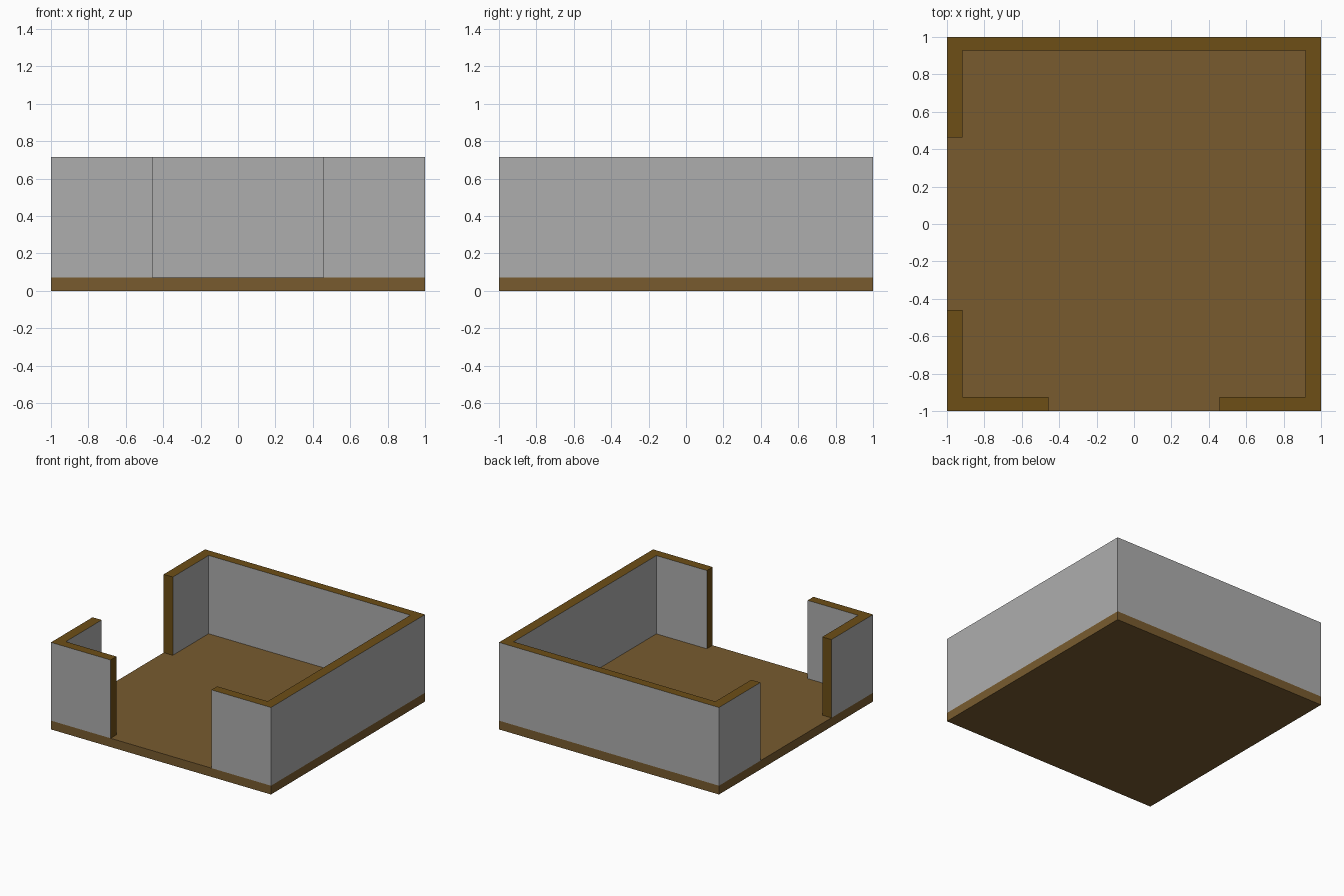
import bpy, bmesh

if "Cube" in bpy.data.objects:
    bpy.data.objects.remove(bpy.data.objects["Cube"])

FLOOR, TOP = 0.072, 0.715     # floor thickness, wall top height
IX, IB, IF = 0.917, 0.928, -0.925   # inner faces: sides, back, front
DOOR = 0.458                  # half width of both openings


def material(name, rgb):
    m = bpy.data.materials.new(name)
    m.diffuse_color = (*rgb, 1)
    m.use_nodes = True
    m.node_tree.nodes["Principled BSDF"].inputs["Base Color"].default_value = m.diffuse_color
    return m


floor_brown = material("floor_brown", (0.188, 0.105, 0.028))
trim_brown = material("trim_brown", (0.153, 0.077, 0.008))
wall_grey = material("wall_grey", (0.42, 0.42, 0.42))


def prism(name, outline, z0, z1, mats):
    """Extrude a plan outline; wall tops and thin end caps use the second material."""
    bm = bmesh.new()
    base = bm.faces.new([bm.verts.new((x, y, z0)) for x, y in outline])
    geom = bmesh.ops.extrude_face_region(bm, geom=[base], use_keep_orig=True)["geom"]
    verts = [g for g in geom if isinstance(g, bmesh.types.BMVert)]
    bmesh.ops.translate(bm, verts=verts, vec=(0, 0, z1 - z0))
    bmesh.ops.recalc_face_normals(bm, faces=bm.faces)
    if len(mats) > 1:
        for f in bm.faces:
            end_cap = len(f.verts) == 4 and min(e.calc_length() for e in f.edges) < 0.1
            if f.normal.z > 0.5 or end_cap:
                f.material_index = 1
    me = bpy.data.meshes.new(name)
    bm.to_mesh(me)
    bm.free()
    for m in mats:
        me.materials.append(m)
    bpy.context.collection.objects.link(bpy.data.objects.new(name, me))


# Floor slab
prism("floor", [(-1, -1), (1, -1), (1, 1), (-1, 1)], 0, FLOOR, [floor_brown])

# Short corner wall between the two openings
prism("corner_wall",
      [(-1, -1), (-DOOR, -1), (-DOOR, IF), (-IX, IF), (-IX, -0.46), (-1, -0.46)],
      FLOOR, TOP, [wall_grey, trim_brown])

# Continuous wall: front right, right side, back, left rear
prism("main_wall",
      [(DOOR, -1), (1, -1), (1, 1), (-1, 1), (-1, 0.463), (-IX, 0.463),
       (-IX, IB), (IX, IB), (IX, IF), (DOOR, IF)],
      FLOOR, TOP, [wall_grey, trim_brown])
